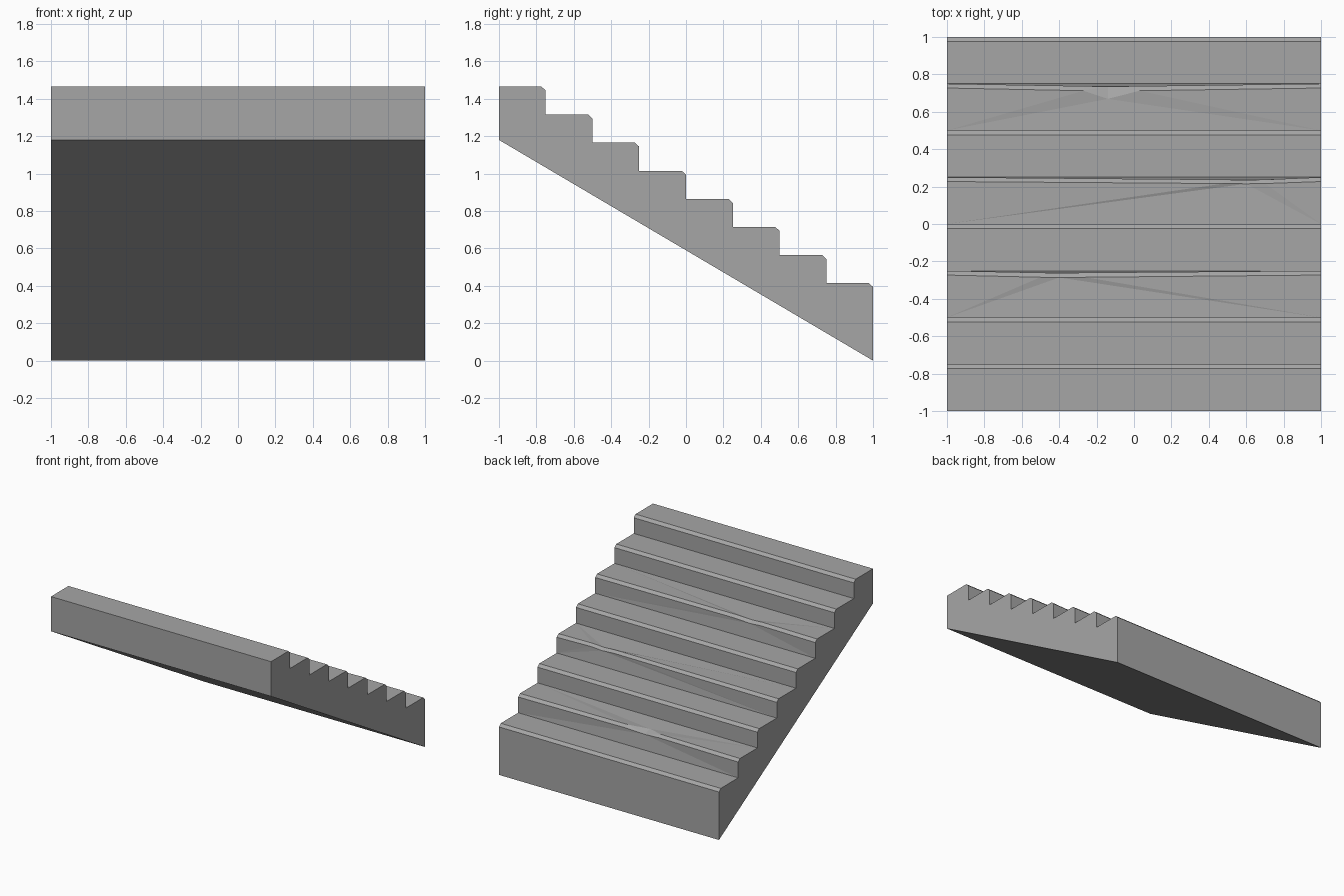
import bpy
import bmesh

cube = bpy.data.objects.get("Cube")
if cube:
    bpy.data.objects.remove(cube, do_unlink=True)

STEPS, RUN, RISE, TOP = 8, 0.25, 0.15, 1.465
BEVEL_Y, BEVEL_Z = 0.023, 0.021
HALF = 1.0

# Worn nosings: step -> (x of chip, left reach, right reach, tread wear, nosing wear)
CHIPS = {
    2: (-0.40, 0.10, 0.14, 0.013, 0.012),
    4: (0.60, 0.12, 0.10, 0.012, 0.015),
    6: (-0.14, 0.13, 0.17, 0.058, 0.015),
}

stone = bpy.data.materials.new("grey stone")
stone.use_nodes = True
GREY = (0.38, 0.38, 0.38, 1)
stone.diffuse_color = GREY
stone.node_tree.nodes["Principled BSDF"].inputs["Base Color"].default_value = GREY

bm = bmesh.new()


def line(y, z, xs=(-HALF, HALF)):
    return [bm.verts.new((x, y, z)) for x in xs]


def fan(pair, edge):
    """Join a straight two-point line to a line that may have a chip in its middle."""
    a, b = pair
    if len(edge) == 2:
        bm.faces.new((a, b, edge[1], edge[0]))
        return
    mid = len(edge) // 2
    bm.faces.new((a, b, edge[mid]))
    for i in range(len(edge) - 1):
        bm.faces.new((a if i < mid else b, edge[i + 1], edge[i]))


# Treads, bevelled nosings and risers, from the top step down
front_top = back = line(-1, TOP)
outline = [back]
for i in range(STEPS):
    y, z = -1 + RUN * (i + 1), TOP - RISE * i
    xs = [-HALF, HALF]
    if i in CHIPS:
        c, left, right, tread_wear, nose_wear = CHIPS[i]
        xs = [-HALF, c - left, c, c + right, HALF]
    upper = line(y - BEVEL_Y, z, xs)
    lower = line(y, z - BEVEL_Z, xs)
    if i in CHIPS:
        upper[2].co.y -= tread_wear
        upper[2].co.z -= 0.008
        lower[2].co.y -= nose_wear
        lower[2].co.z -= 0.008
        for k in (1, 3):
            upper[k].co.y -= min(tread_wear, 0.016) * 0.9
            upper[k].co.z -= 0.002
            lower[k].co.y -= nose_wear * 0.85
    fan(back, upper)
    for k in range(len(xs) - 1):
        bm.faces.new((upper[k], upper[k + 1], lower[k + 1], lower[k]))
    back = line(y, z - RISE if i < STEPS - 1 else 0)
    fan((back[1], back[0]), lower[::-1])
    outline += [upper, lower, back]

# Sloping underside and upper end wall
front_low = line(-1, 1.18)
outline.append(front_low)
bm.faces.new((back[0], back[1], front_low[1], front_low[0]))
bm.faces.new((front_low[0], front_low[1], front_top[1], front_top[0]))

# Stepped side walls
for side in (0, -1):
    bm.faces.new([row[side] for row in outline])

bmesh.ops.recalc_face_normals(bm, faces=bm.faces[:])
bmesh.ops.triangulate(bm, faces=bm.faces[:])

mesh = bpy.data.meshes.new("stair_flight")
bm.to_mesh(mesh)
bm.free()
mesh.materials.append(stone)
stairs = bpy.data.objects.new("stair_flight", mesh)
bpy.context.collection.objects.link(stairs)
